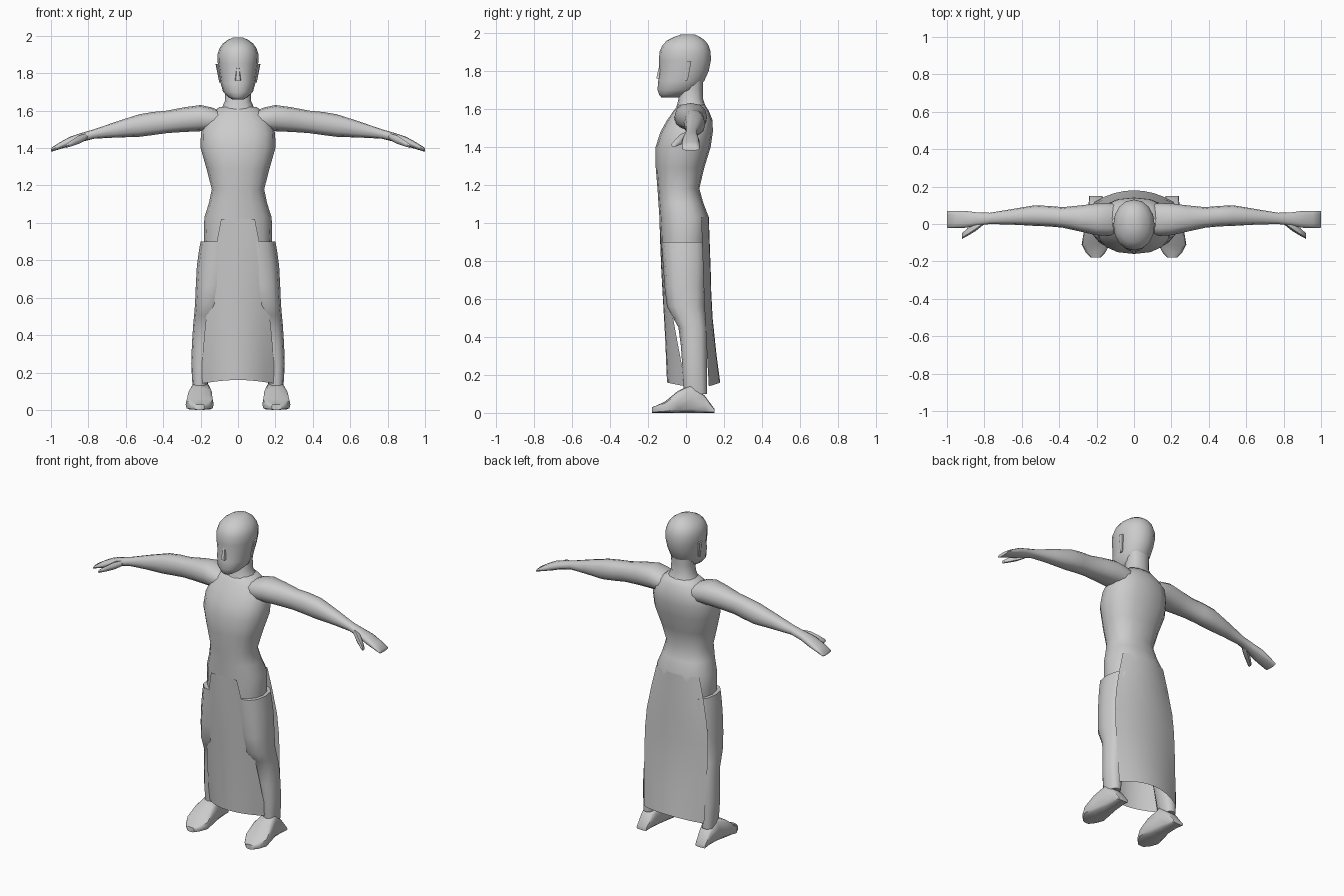
import bpy
import bmesh
from math import sin, cos, pi, radians
from mathutils import Vector

if "Cube" in bpy.data.objects:
    bpy.data.objects.remove(bpy.data.objects["Cube"], do_unlink=True)

# One clay grey covers the whole figure
shade = (.6, .6, .6, 1)
grey = bpy.data.materials.new("clay_grey")
grey.use_nodes = True
grey.diffuse_color = shade
grey.node_tree.nodes["Principled BSDF"].inputs["Base Color"].default_value = shade


def finish(name, bm, mirror=False, crease=60):
    """Turn a bmesh into a smooth-shaded object, optionally mirrored across x."""
    bmesh.ops.recalc_face_normals(bm, faces=bm.faces)
    mesh = bpy.data.meshes.new(name)
    bm.to_mesh(mesh)
    bm.free()
    mesh.materials.append(grey)
    obj = bpy.data.objects.new(name, mesh)
    bpy.context.collection.objects.link(obj)
    bpy.ops.object.select_all(action="DESELECT")
    obj.select_set(True)
    bpy.context.view_layer.objects.active = obj
    bpy.ops.object.shade_smooth_by_angle(angle=radians(crease))
    if mirror:
        modifier = obj.modifiers.new("mirror", "MIRROR")
        modifier.use_mirror_merge = False


def refine(rows):
    """Add a spline midpoint between neighbouring rows."""
    result = [rows[0]]
    for i in range(len(rows) - 1):
        before, start = rows[max(i - 1, 0)], rows[i]
        end, after = rows[i + 1], rows[min(i + 2, len(rows) - 1)]
        middle = [(b + c) / 2 + (b + c - a - d) / 16
                  for a, b, c, d in zip(before, start, end, after)]
        result += [middle, end]
    return result


def bridge(bm, lines, closed):
    """Fill quads between successive lines of vertices."""
    for first, second in zip(lines, lines[1:]):
        for k in range(0 if closed else 1, len(first)):
            bm.faces.new((first[k - 1], first[k], second[k], second[k - 1]))


def rounded(low, high, wave, power):
    """Place a point between two bounds along a squared-off circle."""
    swing = abs(wave) ** power * (1 if wave >= 0 else -1)
    return (low + high + (high - low) * swing) / 2


def loft(name, axis, rows, sides=12, power=.85, mirror=False, crease=60):
    """Skin rows of axis position, then min and max on the other two axes."""
    across, along = [i for i in range(3) if i != axis]
    bm = bmesh.new()
    rings = []
    for place, across_min, across_max, along_min, along_max in refine(rows):
        ring = []
        for k in range(sides):
            turn = 2 * pi * k / sides
            point = Vector()
            point[axis] = place
            point[across] = rounded(across_min, across_max, cos(turn), power)
            point[along] = rounded(along_min, along_max, sin(turn), power)
            ring.append(bm.verts.new(point))
        rings.append(ring)
    bridge(bm, rings, closed=True)
    bm.faces.new(rings[0])
    bm.faces.new(rings[-1])
    finish(name, bm, mirror, crease)


def upright(name, rows, **options):
    """Loft centred on x = 0 from rows of height, half width, front and back."""
    full_rows = [(height, -half, half, front, back) for height, half, front, back in rows]
    loft(name, 2, full_rows, **options)


def cloth(name, rows, columns=8):
    """Curved hanging sheet from rows of height, half width, middle y and edge y."""
    bm = bmesh.new()
    lines = []
    for height, half, middle, edge in refine(rows):
        line = []
        for k in range(columns + 1):
            u = 2 * k / columns - 1
            depth = middle + (edge - middle) * u * u
            line.append(bm.verts.new((u * half, depth, height)))
        lines.append(line)
    bridge(bm, lines, closed=False)
    # Lift the middle of the hem slightly
    for k, vert in enumerate(lines[-1]):
        vert.co.z += .02 * sin(pi * k / columns)
    finish(name, bm)


# Torso from hips to collar
upright("torso", [
    (.84, .18, -.13, .11),
    (1.03, .18, -.14, .12),
    (1.18, .14, -.15, .07),
    (1.4, .2, -.16, .13),
    (1.54, .18, -.1, .14),
    (1.62, .1, -.04, .1),
], sides=16)

# Neck
upright("neck", [
    (1.58, .11, -.06, .12),
    (1.65, .07, -.04, .09),
    (1.75, .07, -.03, .09),
])

# Head: chin, jaw, face and skull
upright("head", [
    (1.66, .03, -.13, -.04),
    (1.7, .08, -.15, .06),
    (1.8, .1, -.14, .12),
    (1.9, .11, -.14, .13),
    (1.96, .08, -.1, .1),
    (1.99, .03, -.03, .05),
], sides=16, power=.95)

# Nose
upright("nose", [
    (1.76, .02, -.16, -.1),
    (1.84, .01, -.14, -.1),
], sides=6)

# Ears
loft("ears", 2, [
    (1.75, .09, .1, -.01, .01),
    (1.85, .09, .12, 0, .03),
], sides=6, mirror=True)

# Arms running from inside the shoulder to the wrist and flat hand
loft("arms", 0, [
    (.1, -.06, .11, 1.49, 1.6),
    (.2, -.06, .11, 1.49, 1.63),
    (.38, -.02, .09, 1.48, 1.6),
    (.53, -.01, .1, 1.46, 1.58),
    (.77, 0, .06, 1.45, 1.5),
    (.9, -.02, .07, 1.41, 1.46),
    (1, -.02, .07, 1.38, 1.4),
], mirror=True)

# Thumbs
loft("thumbs", 0, [
    (.8, 0, .04, 1.45, 1.48),
    (.85, -.04, .01, 1.42, 1.47),
    (.92, -.08, -.05, 1.4, 1.42),
], sides=6, mirror=True)

# Legs from ankle to thigh
loft("legs", 2, [
    (.1, .17, .24, -.01, .11),
    (.25, .14, .25, -.02, .11),
    (.45, .1, .24, -.04, .11),
    (.56, .07, .23, -.1, .1),
    (.77, .01, .22, -.12, .11),
    (.9, 0, .2, -.13, .11),
], mirror=True)

# Feet, boxy with a low toe and a sloping heel
loft("feet", 1, [
    (-.18, .18, .23, 0, .03),
    (-.11, .13, .28, 0, .06),
    (.03, .15, .25, 0, .15),
    (.15, .17, .24, 0, .02),
], power=.5, mirror=True, crease=45)

# Skirt cloth hanging between the legs at front and back
cloth("front_skirt", [
    (1.02, .09, -.14, -.14),
    (.75, .14, -.13, -.11),
    (.4, .18, -.11, -.05),
    (.14, .2, -.1, 0),
])
cloth("back_skirt", [
    (1.03, .15, .12, .08),
    (.75, .21, .13, .09),
    (.5, .22, .14, .1),
    (.14, .21, .18, .12),
])
